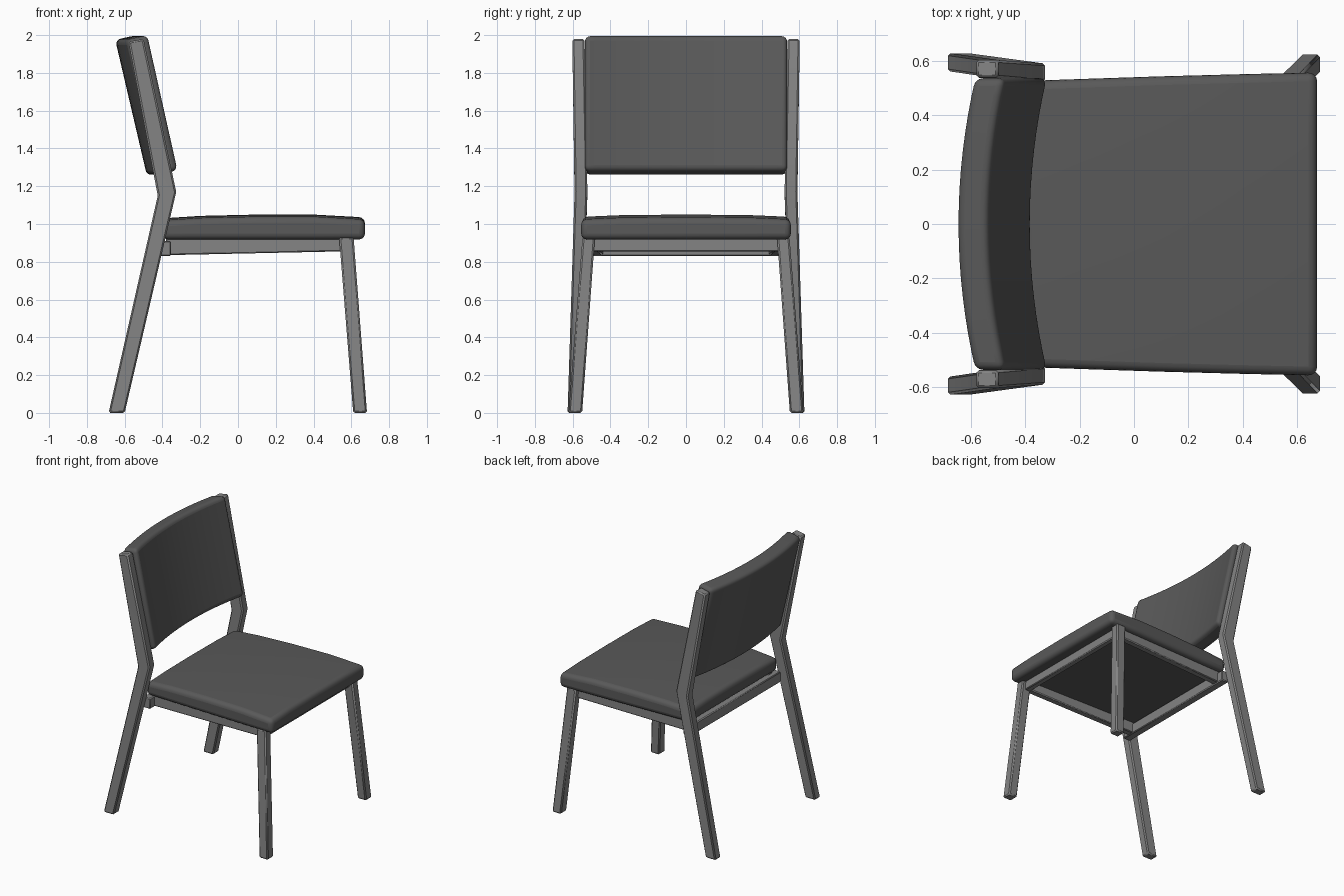
import bpy, bmesh, math
from mathutils import Vector

cube = bpy.data.objects.get("Cube")
if cube:
    bpy.data.objects.remove(cube, do_unlink=True)


def material(name, value):
    m = bpy.data.materials.new(name)
    m.use_nodes = True
    color = (value, value, value, 1)
    m.diffuse_color = color
    bsdf = next(n for n in m.node_tree.nodes if n.type == 'BSDF_PRINCIPLED')
    bsdf.inputs["Base Color"].default_value = color
    bsdf.inputs["Roughness"].default_value = 0.7
    return m


frame_grey = material("frame grey", 0.23)
fabric_grey = material("fabric dark grey", 0.10)


def loft(name, sections, mat, bevel, segments=1):
    """Skin a list of equal-length point rings, cap the ends and round the edges."""
    bm = bmesh.new()
    rings = [[bm.verts.new(p) for p in ring] for ring in sections]
    n = len(rings[0])
    for a, b in zip(rings, rings[1:]):
        for i in range(n):
            j = (i + 1) % n
            bm.faces.new((a[i], a[j], b[j], b[i]))
    bm.faces.new(rings[0])
    bm.faces.new(rings[-1])
    bmesh.ops.recalc_face_normals(bm, faces=bm.faces)
    mesh = bpy.data.meshes.new(name)
    bm.to_mesh(mesh)
    bm.free()
    mesh.materials.append(mat)
    ob = bpy.data.objects.new(name, mesh)
    bpy.context.collection.objects.link(ob)
    mod = ob.modifiers.new("soft edges", 'BEVEL')
    mod.width = bevel
    mod.segments = segments
    mod.limit_method = 'ANGLE'
    mod.angle_limit = math.radians(40)
    bpy.ops.object.select_all(action='DESELECT')
    ob.select_set(True)
    bpy.context.view_layer.objects.active = ob
    bpy.ops.object.shade_smooth_by_angle(angle=math.radians(35))
    return ob


def ring(x0, x1, y0, y1, z, tilt=0):
    """Horizontal rectangle; tilt raises its +x edge."""
    return [(x0, y0, z), (x1, y0, z + tilt), (x1, y1, z + tilt), (x0, y1, z)]


def beam(name, a, b, width, height_a, height_b):
    """Rail from a to b, where both points are on its top centre line."""
    a, b = Vector(a), Vector(b)
    side = (b - a).cross(Vector((0, 0, 1))).normalized() * width / 2
    rings = []
    for p, h in ((a, height_a), (b, height_b)):
        down = Vector((0, 0, -h))
        rings.append([p - side, p + side, p + side + down, p - side + down])
    return loft(name, rings, frame_grey, 0.006)


# Legs and side rails, one set for each side
for label, s in (("left", 1), ("right", -1)):
    loft(f"rear_leg_{label}", [
        ring(-0.685, -0.60, s * 0.56, s * 0.627, 0),
        ring(-0.425, -0.327, s * 0.522, s * 0.59, 1.15, 0.02),
        ring(-0.58, -0.50, s * 0.537, s * 0.602, 1.965, 0.015),
    ], frame_grey, 0.009)
    loft(f"front_leg_{label}", [
        ring(0.61, 0.683, s * 0.55, s * 0.622, 0),
        ring(0.535, 0.612, s * 0.482, s * 0.548, 0.93),
    ], frame_grey, 0.009)
    beam(f"side_rail_{label}", (-0.38, s * 0.465, 0.925), (0.55, s * 0.49, 0.925),
         0.05, 0.09, 0.07)

# Cross rails
beam("rear_rail", (-0.385, -0.54, 0.91), (-0.385, 0.54, 0.91), 0.06, 0.08, 0.08)
beam("front_rail", (0.565, -0.50, 0.925), (0.565, 0.50, 0.925), 0.045, 0.07, 0.07)

# Seat cushion, slightly wider at the front and gently domed
seat = []
for x, half, top in ((-0.40, 0.525, 1.03), (-0.2, 0.532, 1.043), (0.1, 0.542, 1.05),
                     (0.4, 0.55, 1.05), (0.672, 0.556, 1.035)):
    crown = [(x, half * t, top - 0.012 * abs(t) ** 3) for t in (1, 0.6, 0, -0.6, -1)]
    seat.append([(x, -half, 0.918), (x, half, 0.918)] + crown)
loft("seat_cushion", seat, fabric_grey, 0.032, 4)

# Backrest, leaning back and curved in plan
back = []
steps = 16
for i in range(steps + 1):
    t = 2 * i / steps - 1
    y = 0.535 * t
    bow = -0.062 * (1 - t * t)
    back.append([(-0.42 + bow, y, 1.255), (-0.315 + bow, y, 1.285),
                 (-0.475 + bow, y, 2.0), (-0.588 + bow, y, 1.975)])
loft("backrest", back, fabric_grey, 0.028, 4)
